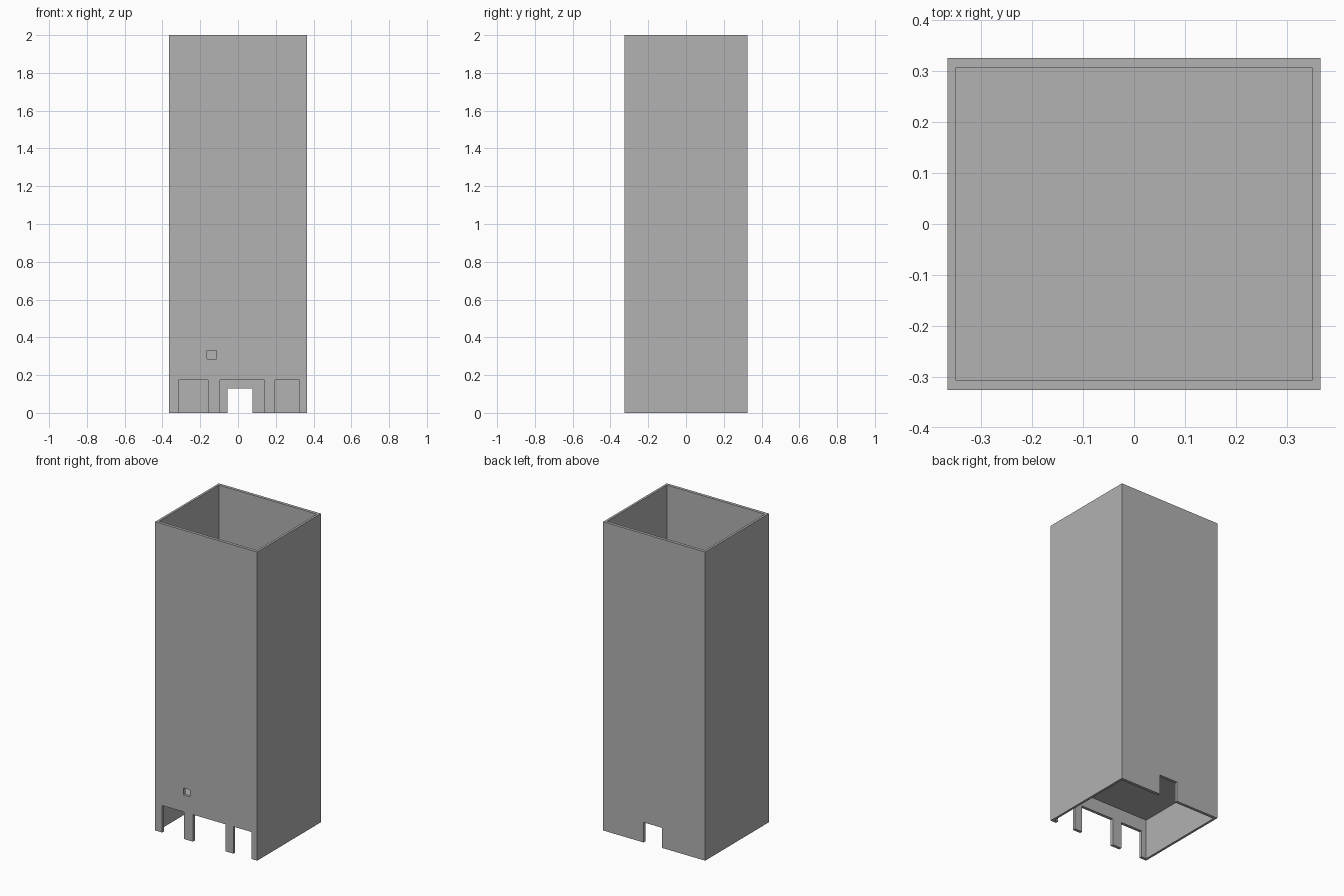
import bpy

if "Cube" in bpy.data.objects:
    bpy.data.objects.remove(bpy.data.objects["Cube"], do_unlink=True)

HX, HY, TOP = 0.366, 0.326, 2.0      # half width, half depth, height
TX, TY = 0.015, 0.019                # side and front/back wall thickness

concrete = bpy.data.materials.new("concrete grey")
concrete.use_nodes = True
colour = (0.445, 0.445, 0.445, 1)
concrete.diffuse_color = colour
concrete.node_tree.nodes["Principled BSDF"].inputs["Base Color"].default_value = colour


def box(name, x, y, z):
    """Box spanning the given (low, high) range on each axis."""
    spans = (x, y, z)
    bpy.ops.mesh.primitive_cube_add(size=1, location=[(a + b) / 2 for a, b in spans])
    ob = bpy.context.object
    ob.name = name
    ob.scale = [b - a for a, b in spans]
    bpy.ops.object.transform_apply(location=True, rotation=False, scale=True)
    ob.data.materials.append(concrete)
    return ob


def cut(target, x, y, z):
    """Cut a box-shaped opening out of the target."""
    cutter = box("cutter", x, y, z)
    cutter.hide_render = True
    mod = target.modifiers.new("opening", "BOOLEAN")
    mod.operation, mod.solver, mod.object = "DIFFERENCE", "EXACT", cutter
    bpy.context.view_layer.objects.active = target
    bpy.ops.object.modifier_apply(modifier=mod.name)
    bpy.data.objects.remove(cutter, do_unlink=True)


# Tower walls, open at the top and the bottom
walls = box("tower_walls", (-HX, HX), (-HY, HY), (0, TOP))
cut(walls, (TX - HX, HX - TX), (TY - HY, HY - TY), (-0.1, TOP + 0.1))

# Front wall: three ground-level openings and a small window
front = (-HY - 0.1, -HY + 0.1)
for x in ((-0.315, -0.16), (-0.095, 0.14), (0.195, 0.325)):
    cut(walls, x, front, (-0.1, 0.175))
cut(walls, (-0.163, -0.115), front, (0.285, 0.33))

# Back wall: doorway
cut(walls, (-0.056, 0.076), (HY - 0.1, HY + 0.1), (-0.1, 0.13))

# Floor slab above the ground storey
inset = 0.008
box("floor_slab", (inset - HX, HX - inset), (inset - HY, HY - inset), (0.26, 0.275))
